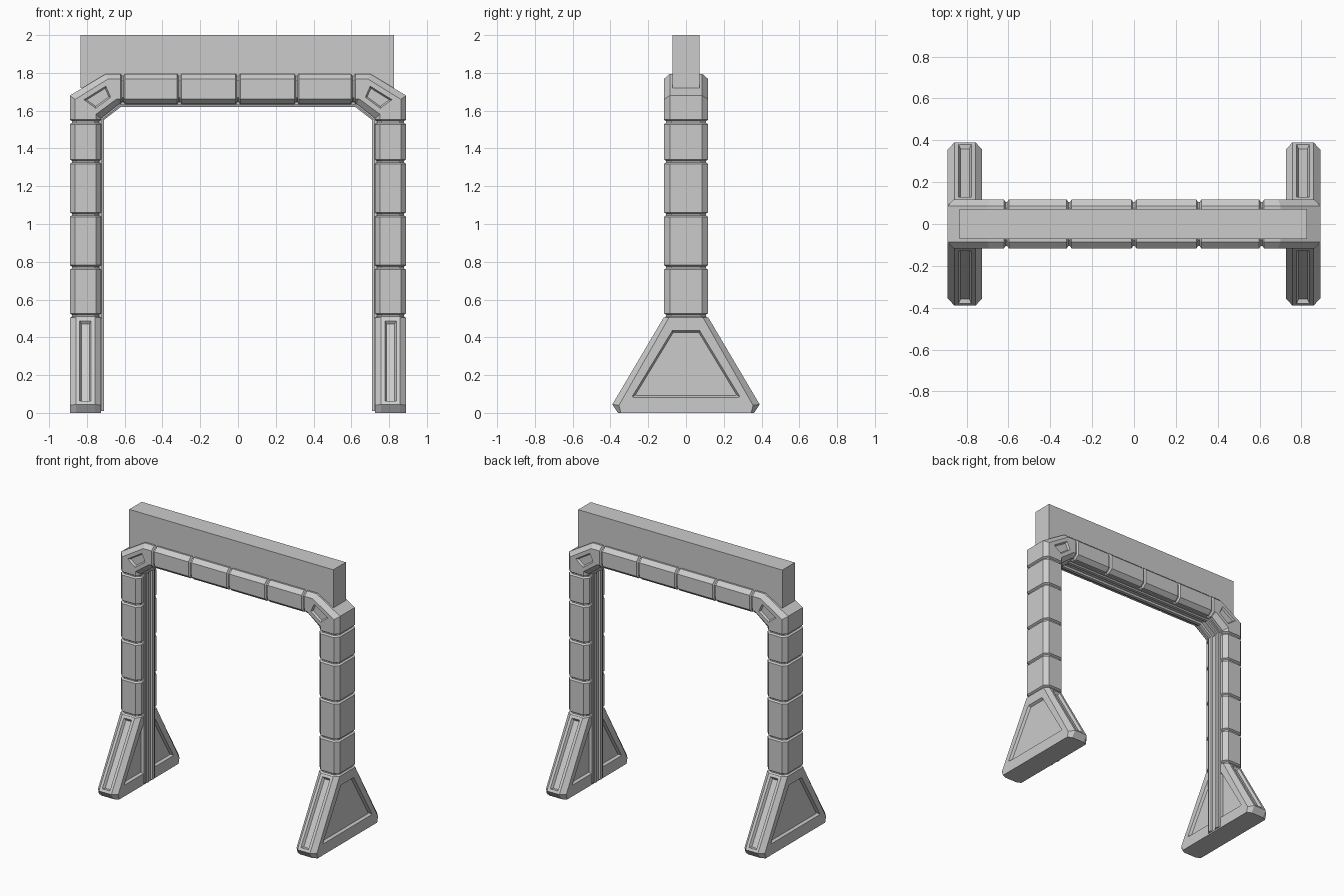
import bpy, bmesh
from mathutils import Vector

cube = bpy.data.objects.get("Cube")
if cube:
    bpy.data.objects.remove(cube)

grey = bpy.data.materials.new("light grey")
grey.use_nodes = True
grey.diffuse_color = (0.6, 0.6, 0.6, 1)
grey.node_tree.nodes["Principled BSDF"].inputs["Base Color"].default_value = (0.6, 0.6, 0.6, 1)


def finish(name, bm, mirror=True):
    bmesh.ops.recalc_face_normals(bm, faces=bm.faces[:])
    mesh = bpy.data.meshes.new(name)
    bm.to_mesh(mesh)
    bm.free()
    mesh.materials.append(grey)
    ob = bpy.data.objects.new(name, mesh)
    bpy.context.collection.objects.link(ob)
    if mirror:
        mod = ob.modifiers.new("mirror", "MIRROR")
        mod.use_clip = True
    return ob


def loft(bm, rings, caps):
    """Skin a list of equal closed rings; caps = (first, last)."""
    loops = [[bm.verts.new(p) for p in ring] for ring in rings]
    for a, b in zip(loops, loops[1:]):
        for i in range(len(a)):
            j = (i + 1) % len(a)
            bm.faces.new((a[i], a[j], b[j], b[i]))
    if caps[0]:
        bm.faces.new(loops[0])
    if caps[1]:
        bm.faces.new(loops[-1])


def recess(bm, test, margin, wall, depth):
    """Sink a slot into every face that passes the test."""
    bmesh.ops.recalc_face_normals(bm, faces=bm.faces[:])
    faces = [f for f in bm.faces if test(f)]
    bmesh.ops.inset_individual(bm, faces=faces, thickness=margin, use_even_offset=True)
    bmesh.ops.inset_individual(bm, faces=faces, thickness=wall, depth=-depth, use_even_offset=True)


# Arch path: inner point, outer point (x, z) and groove pinch
IN_X, OUT_X, IN_Z, OUT_Z = 0.725, 0.89, 1.635, 1.795
PINCH = 0.012
stations = []
for z in (0.515, 0.77, 1.05, 1.33, 1.54):
    for dz, pinch in ((-0.012, 0), (-0.004, PINCH), (0.004, PINCH), (0.012, 0)):
        stations.append((Vector((IN_X, z + dz)), Vector((OUT_X, z + dz)), pinch))
corner = [(Vector((IN_X, 1.56)), Vector((OUT_X, 1.68)), 0),
          (Vector((0.63, IN_Z)), Vector((0.7, OUT_Z)), 0)]
stations += corner
for x in (0.61, 0.31, 0):
    for dx, pinch in ((0.012, 0), (0.004, PINCH), (-0.004, PINCH), (-0.012, 0)):
        if x + dx > 0:
            stations.append((Vector((x + dx, IN_Z)), Vector((x + dx, OUT_Z)), pinch))
stations.append((Vector((0, IN_Z)), Vector((0, OUT_Z)), PINCH))

# Segmented frame with chamfered section
HALF, FLAT, CH = 0.117, 0.086, 0.17
section = [(0, -FLAT), (CH, -HALF), (1 - CH, -HALF), (1, -FLAT),
           (1, FLAT), (1 - CH, HALF), (CH, HALF), (0, FLAT)]
rings = []
for inner, outer, pinch in stations:
    d = (outer - inner).normalized() * pinch
    a, b = inner + d, outer - d
    ring = []
    for t, y in section:
        p = a.lerp(b, t)
        ring.append((p.x, y * (1 - pinch / HALF), p.y))
    rings.append(ring)
bm = bmesh.new()
loft(bm, rings, (True, False))
mid = sum((p for s in corner for p in s[:2]), Vector((0, 0))) / 4


def is_corner_side(f):
    c = f.calc_center_median()
    return abs(f.normal.y) > 0.95 and (Vector((c.x, c.z)) - mid).length < 0.04


recess(bm, is_corner_side, 0.026, 0.008, 0.014)
finish("segmented_frame", bm)

# Twin-ridged rail along the inside of the arch
half = [(0.068, -0.025), (0.064, 0.006), (0.05, 0.006), (0.046, 0.015), (0.022, 0.015), (0.017, 0.002)]
rail = half + [(-y, h) for y, h in reversed(half)]
path = [(Vector((IN_X, 0.01)), Vector((1, 0))), (Vector((IN_X, 1.555)), Vector((1, 0.3))),
        (Vector((0.625, IN_Z)), Vector((0.3, 1))), (Vector((0, IN_Z)), Vector((0, 1)))]
rings = [[(p.x - d.x * h, y, p.y - d.y * h) for y, h in rail] for p, d in path]
bm = bmesh.new()
loft(bm, rings, (True, False))
finish("inner_rail", bm)


# Splayed feet with sunken side panels and sloped slots
def sym(points):
    return points + [(-y, z) for y, z in reversed(points)]


outline = sym([(0.36, 0), (0.39, 0.045), (0.118, 0.505)])
side = sym([(0.345, 0), (0.355, 0.04), (0.09, 0.505)])
rim = sym([(0.276, 0.082), (0.285, 0.086), (0.073, 0.435)])
floor = sym([(0.262, 0.092), (0.268, 0.095), (0.068, 0.425)])
layers = [(0.018, floor), (0, rim), (0, side), (0.032, outline)]
rings = [[(IN_X + dx, y, z) for y, z in prof] for dx, prof in layers]
rings += [[(OUT_X - dx, y, z) for y, z in prof] for dx, prof in reversed(layers)]
bm = bmesh.new()
loft(bm, rings, (True, True))
recess(bm, lambda f: abs(f.normal.x) < 0.05 and 0.3 < f.normal.z < 0.8, 0.02, 0.01, 0.018)
finish("foot", bm)

# Header board standing on the beam
bm = bmesh.new()
bmesh.ops.create_cube(bm, size=1)
for v in bm.verts:
    v.co = (v.co.x * 1.66 - 0.004, v.co.y * 0.145, v.co.z * 0.28 + 1.86)
finish("header_board", bm, mirror=False)
